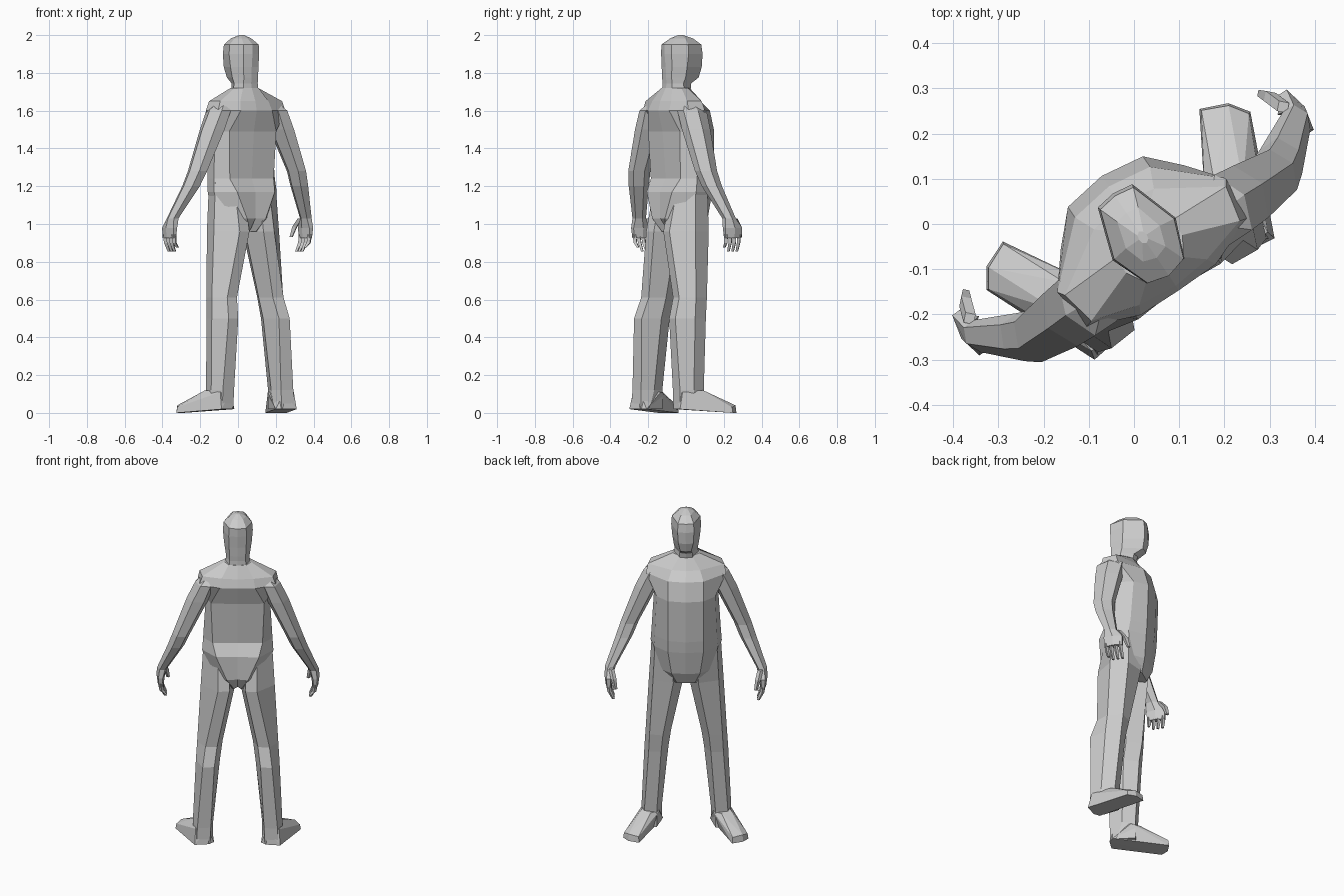
import bpy, bmesh, math

TURN = math.radians(34)   # the figure stands turned about z


def finish(name, bm, mirror):
    bmesh.ops.recalc_face_normals(bm, faces=bm.faces)
    me = bpy.data.meshes.new(name)
    bm.to_mesh(me)
    bm.free()
    ob = bpy.data.objects.new(name, me)
    bpy.context.collection.objects.link(ob)
    ob.rotation_euler.z = TURN
    if mirror:
        ob.modifiers.new("mirror", 'MIRROR').use_axis[0] = True
    return ob


def loft(name, rings, mirror=False):
    """Skin a stack of rings of 3D points and cap both ends."""
    bm = bmesh.new()
    vs = [[bm.verts.new(p) for p in r] for r in rings]
    n = len(vs[0])
    for a, b in zip(vs, vs[1:]):
        for i in range(n):
            j = (i + 1) % n
            bm.faces.new((a[i], a[j], b[j], b[i]))
    bm.faces.new(vs[0])
    bm.faces.new(vs[-1])
    return finish(name, bm, mirror)


def half_loft(name, levels):
    """Levels: z and half outline from back centre to front centre."""
    rings = []
    for z, half in levels:
        ring = [(u, v, z) for u, v in half]
        ring += [(-u, v, z) for u, v in half[-2:0:-1]]
        rings.append(ring)
    return loft(name, rings)


def tube(name, path, sides):
    """Path: (x, y, z, rx, ry) with horizontal rings."""
    rings = [[(x + rx * math.cos(2 * math.pi * i / sides),
               y + ry * math.sin(2 * math.pi * i / sides), z)
              for i in range(sides)] for x, y, z, rx, ry in path]
    return loft(name, rings, True)


def hull(name, pts):
    bm = bmesh.new()
    for p in pts:
        bm.verts.new(p)
    bmesh.ops.convex_hull(bm, input=bm.verts)
    return finish(name, bm, True)


# Torso from crotch to neck base
half_loft("torso", [
    (0.96, [(0, -.11), (.02, -.14), (.09, -.08), (.09, .02), (.05, .06), (0, .06)]),
    (1.03, [(0, -.165), (.06, -.175), (.16, -.08), (.15, .02), (.08, .085), (0, .09)]),
    (1.17, [(0, -.165), (.12, -.17), (.20, -.07), (.18, .02), (.10, .10), (0, .115)]),
    (1.24, [(0, -.13), (.14, -.13), (.195, -.06), (.175, .03), (.10, .105), (0, .122)]),
    (1.49, [(0, -.15), (.15, -.14), (.18, -.05), (.165, .045), (.10, .113), (0, .128)]),
    (1.60, [(0, -.177), (.10, -.175), (.215, -.13), (.225, -.03), (.10, .085), (0, .10)]),
    (1.65, [(0, -.165), (.09, -.155), (.198, -.125), (.215, -.045), (.08, .04), (0, .055)]),
    (1.72, [(0, -.13), (.05, -.122), (.075, -.08), (.075, -.04), (.035, .0), (0, .01)]),
])

# Head and neck
half_loft("head", [
    (1.69, [(0, -.13), (.05, -.12), (.075, -.06), (.04, .0), (0, .01)]),
    (1.745, [(0, -.125), (.045, -.12), (.065, -.06), (.035, .01), (0, .02)]),
    (1.775, [(0, -.127), (.045, -.122), (.07, -.05), (.03, .06), (0, .065)]),
    (1.83, [(0, -.13), (.048, -.123), (.078, -.045), (.042, .072), (0, .08)]),
    (1.90, [(0, -.137), (.05, -.125), (.084, -.04), (.046, .075), (0, .082)]),
    (1.95, [(0, -.138), (.048, -.125), (.08, -.04), (.044, .068), (0, .075)]),
    (1.983, [(0, -.09), (.03, -.08), (.045, -.035), (.028, .025), (0, .03)]),
    (2.0, [(0, -.05), (.008, -.045), (.01, -.035), (.008, -.025), (0, -.02)]),
])

# Legs: back inner, back outer, outer, front outer, front inner, inner
leg_levels = [
    (1.22, [(.05, -.12), (.11, -.125), (.192, -.07), (.172, .02), (.09, .09), (.04, -.03)]),
    (0.96, [(.045, -.175), (.11, -.18), (.208, -.08), (.185, .02), (.07, .06), (.012, -.05)]),
    (0.61, [(.115, -.16), (.18, -.165), (.228, -.09), (.205, -.005), (.13, .01), (.085, -.07)]),
    (0.50, [(.13, -.195), (.195, -.20), (.235, -.10), (.21, -.015), (.14, -.01), (.10, -.09)]),
    (0.12, [(.15, -.185), (.225, -.19), (.252, -.12), (.235, -.045), (.165, -.04), (.138, -.11)]),
    (0.02, [(.155, -.185), (.23, -.195), (.252, -.12), (.235, -.045), (.165, -.04), (.138, -.14)]),
]
loft("legs", [[(u, v, z) for u, v in ring] for z, ring in leg_levels], True)

# Feet, splayed outwards
hull("feet", [
    (.165, -.19, .02), (.24, -.2, .02), (.132, -.162, .02), (.262, -.14, .015),
    (.262, .13, 0), (.322, .105, 0), (.352, .062, 0),
    (.264, .125, .035), (.32, .10, .04), (.347, .06, .03),
    (.15, -.06, .11), (.20, -.02, .115), (.25, -.06, .12), (.17, -.18, .11), (.235, -.18, .11),
])

# Arms from shoulder to palm
tube("arms", [
    (.15, -.085, 1.64, .045, .045), (.180, -.083, 1.60, .058, .085),
    (.222, -.085, 1.50, .064, .080), (.316, -.085, 1.28, .05, .062),
    (.346, -.068, 1.20, .047, .056), (.425, -.012, 1.03, .03, .038),
    (.434, .004, .98, .024, .062), (.434, .006, .925, .017, .058)], 6)

# Fingers
for i in range(4):
    y = -.037 + i * .027
    tip = .855 + (.02 if i == 0 else 0)
    tube(f"finger_{i + 1}", [
        (.434, y, .945, .015, .012), (.428, y + .003, .90, .013, .011),
        (.407, y + .006, tip, .009, .008)], 4)

# Thumbs
tube("thumbs", [
    (.418, .03, 1.03, .016, .016), (.406, .065, .985, .016, .016),
    (.394, .082, .93, .010, .010)], 4)
